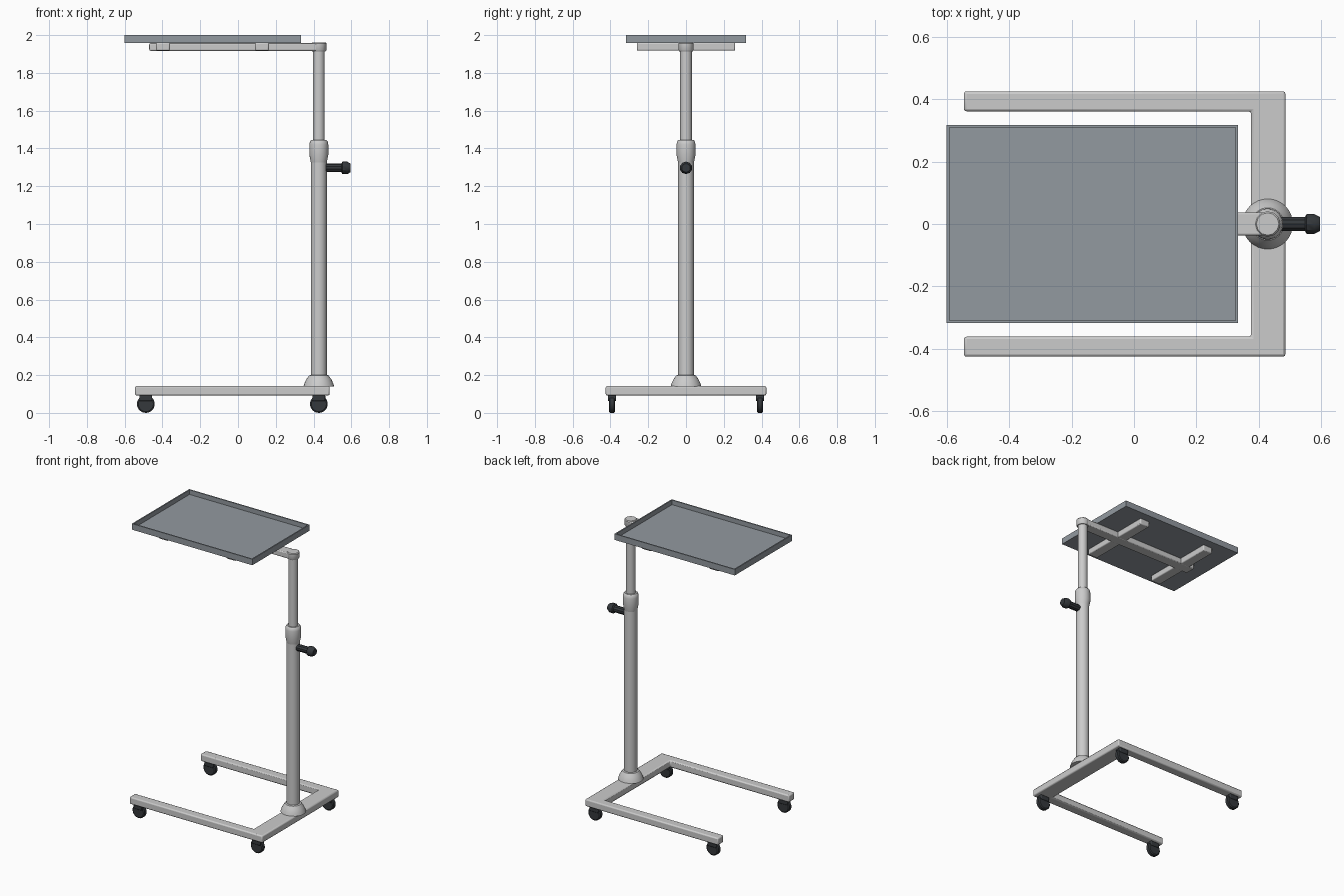
import bpy, bmesh
from math import radians, cos, sin, pi
from mathutils import Matrix

if "Cube" in bpy.data.objects:
    bpy.data.objects.remove(bpy.data.objects["Cube"])


def material(name, color):
    m = bpy.data.materials.new(name)
    m.diffuse_color = (*color, 1)
    m.use_nodes = True
    m.node_tree.nodes["Principled BSDF"].inputs["Base Color"].default_value = m.diffuse_color
    return m


METAL = material("light_metal", (0.56, 0.59, 0.59))
TRAY = material("tray_grey", (0.29, 0.32, 0.35))
DARK = material("dark_plastic", (0.035, 0.04, 0.045))
PX = 0.428  # pole axis


def finish(name, bm, mat, bevel=0, smooth=True):
    bmesh.ops.recalc_face_normals(bm, faces=bm.faces)
    me = bpy.data.meshes.new(name)
    bm.to_mesh(me)
    bm.free()
    ob = bpy.data.objects.new(name, me)
    bpy.context.collection.objects.link(ob)
    me.materials.append(mat)
    if bevel:
        b = ob.modifiers.new("bevel", 'BEVEL')
        b.width, b.segments, b.limit_method = bevel, 2, 'ANGLE'
    if smooth:
        bpy.ops.object.select_all(action='DESELECT')
        ob.select_set(True)
        bpy.context.view_layer.objects.active = ob
        bpy.ops.object.shade_smooth_by_angle(angle=radians(35))
    return ob


def box(name, x, y, z, mat, bevel=0.006):
    bm = bmesh.new()
    bmesh.ops.create_cube(bm, size=1)
    for v in bm.verts:
        v.co = [a[0] + (c + 0.5) * (a[1] - a[0]) for a, c in zip((x, y, z), v.co)]
    return finish(name, bm, mat, bevel)


def prism(name, pts, z0, z1, mat, bevel):
    bm = bmesh.new()
    f = bm.faces.new([bm.verts.new((x, y, z0)) for x, y in pts])
    up = bmesh.ops.extrude_face_region(bm, geom=[f])["geom"]
    for v in up:
        if isinstance(v, bmesh.types.BMVert):
            v.co.z = z1
    return finish(name, bm, mat, bevel)


def lathe(name, prof, loc, mat, axis='Z', n=24):
    """Capped solid of revolution from (radius, height) points."""
    bm = bmesh.new()
    rings = [[bm.verts.new((r * cos(2 * pi * i / n), r * sin(2 * pi * i / n), h))
              for i in range(n)] for r, h in prof]
    for a, b in zip(rings, rings[1:]):
        for i in range(n):
            bm.faces.new((a[i], a[(i + 1) % n], b[(i + 1) % n], b[i]))
    bm.faces.new(rings[0])
    bm.faces.new(rings[-1])
    rot = {'Z': Matrix(), 'X': Matrix.Rotation(pi / 2, 4, 'Y'),
           'Y': Matrix.Rotation(-pi / 2, 4, 'X')}[axis]
    bmesh.ops.transform(bm, matrix=Matrix.Translation(loc) @ rot, verts=bm.verts)
    return finish(name, bm, mat)


# U-shaped base
prism("base_frame", [(-0.545, -0.425), (0.485, -0.425), (0.485, 0.425), (-0.545, 0.425),
                     (-0.545, 0.361), (0.375, 0.361), (0.375, -0.361), (-0.545, -0.361)],
      0.092, 0.142, METAL, 0.008)

# Casters
for x, xn in ((-0.488, "left"), (PX, "right")):
    for y, yn in ((-0.392, "front"), (0.392, "back")):
        lathe(f"wheel_{yn}_{xn}", [(0.04, -0.016), (0.047, -0.011), (0.047, 0.011), (0.04, 0.016)],
              (x, y, 0.047), DARK, 'Y')
        box(f"caster_housing_{yn}_{xn}", (x - 0.034, x + 0.034), (y - 0.022, y + 0.022),
            (0.062, 0.094), DARK)

# Telescopic column
lathe("column_foot", [(0.081, 0.14), (0.076, 0.157), (0.066, 0.178), (0.052, 0.198), (0.042, 0.201)],
      (PX, 0, 0), METAL, n=32)
lathe("lower_column", [(0.042, 0.142), (0.042, 1.36)], (PX, 0, 0), METAL)
lathe("column_collar", [(0.042, 1.325), (0.050, 1.365), (0.050, 1.42), (0.047, 1.437), (0.040, 1.445)],
      (PX, 0, 0), METAL)
lathe("upper_column", [(0.031, 1.40), (0.031, 1.93)], (PX, 0, 0), METAL)

# Height clamp knob
lathe("knob", [(0.023, 0.465), (0.023, 0.547), (0.033, 0.553), (0.033, 0.578), (0.023, 0.596)],
      (0, 0, 1.297), DARK, 'X', 10)

# Tray support
box("support_arm", (-0.47, PX), (-0.037, 0.037), (1.917, 1.957), METAL)
lathe("arm_end_cap", [(0.036, 1.914), (0.041, 1.922), (0.041, 1.955), (0.036, 1.961)],
      (PX, 0, 0), METAL, n=12)
for x, n in ((-0.397, "left"), (0.127, "right")):
    box(f"cross_bar_{n}", (x - 0.036, x + 0.036), (-0.26, 0.26), (1.918, 1.960), METAL)

# Tray: slab with its top inset and pushed down to leave a rim
bm = bmesh.new()
bmesh.ops.create_cube(bm, size=1)
bmesh.ops.transform(bm, verts=bm.verts, matrix=Matrix.Translation((-0.1335, 0, 1.979))
                    @ Matrix.Diagonal((0.933, 0.634, 0.042, 1)))
top = max(bm.faces, key=lambda f: f.calc_center_median().z)
bmesh.ops.inset_region(bm, faces=[top], thickness=0.012)
res = bmesh.ops.extrude_discrete_faces(bm, faces=[top])
for v in res["faces"][0].verts:
    v.co.z -= 0.032
finish("tray", bm, TRAY, 0, False)
